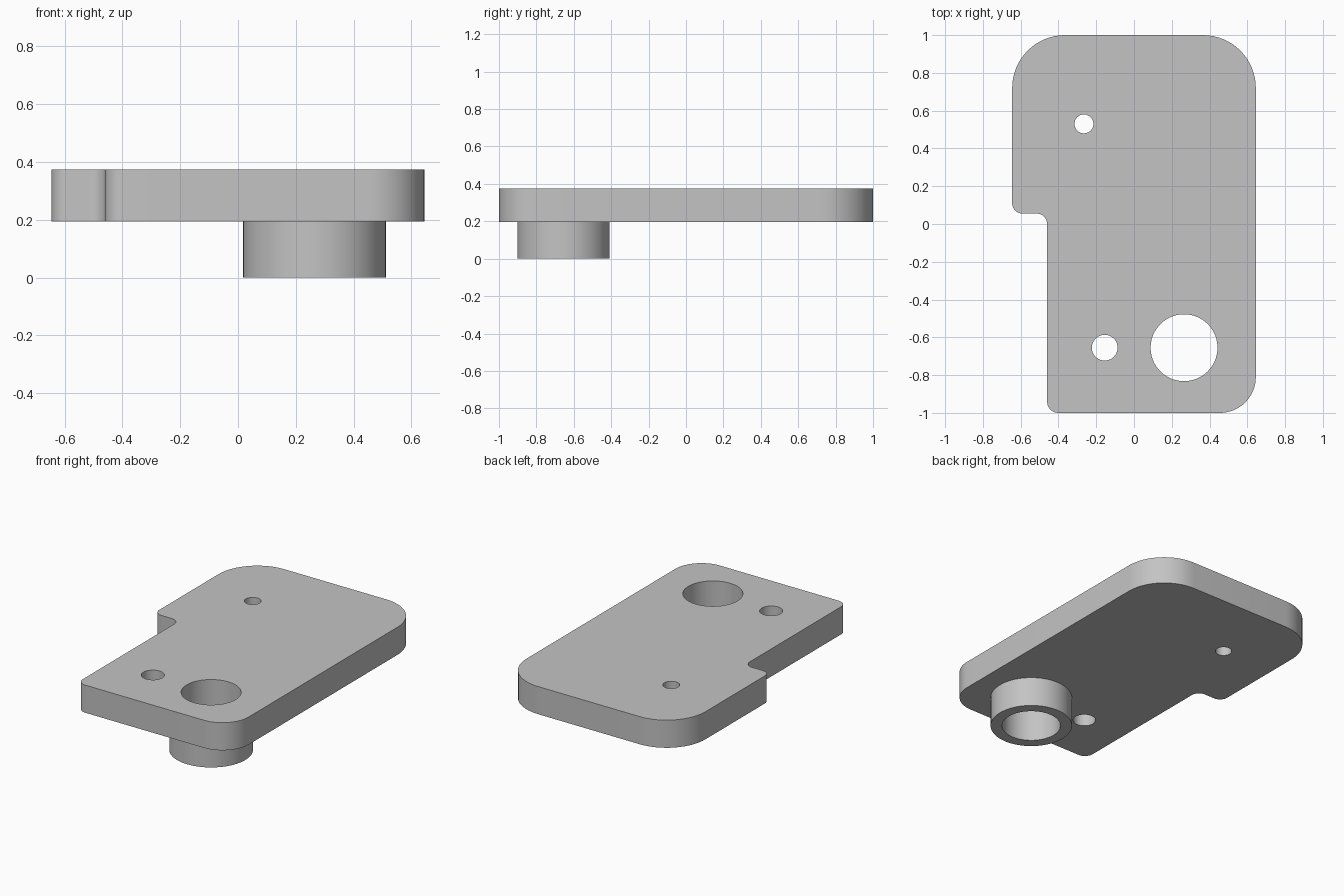
import bpy, bmesh, math
from mathutils import Vector

cube = bpy.data.objects.get("Cube")
if cube:
    bpy.data.objects.remove(cube, do_unlink=True)

BOTTOM, TOP = 0.195, 0.375
BORE = Vector((0.265, -0.655))

grey = bpy.data.materials.new("machined grey")
grey.use_nodes = True
colour = (0.55, 0.55, 0.55, 1)
grey.diffuse_color = colour
grey.node_tree.nodes["Principled BSDF"].inputs["Base Color"].default_value = colour


def rounded_outline(corners, steps=16):
    """Replace every (x, y, radius) right-angle corner with a tangent arc."""
    points = []
    for i, (x, y, r) in enumerate(corners):
        corner = Vector((x, y))
        before = (Vector(corners[i - 1][:2]) - corner).normalized()
        after = (Vector(corners[(i + 1) % len(corners)][:2]) - corner).normalized()
        centre = corner + (before + after) * r
        for s in range(steps + 1):
            a = s / steps * math.pi / 2
            points.append(centre - after * r * math.cos(a) - before * r * math.sin(a))
    return points


def circle(centre, radius, sides=96):
    turn = 2 * math.pi / sides
    return [centre + radius * Vector((math.cos(i * turn), math.sin(i * turn)))
            for i in range(sides)]


def prism(name, outline, z0, z1):
    """Extrude a closed outline into a solid."""
    bm = bmesh.new()
    face = bm.faces.new([bm.verts.new((p.x, p.y, z0)) for p in outline])
    top = bmesh.ops.extrude_face_region(bm, geom=[face])["geom"]
    bmesh.ops.translate(bm, vec=(0, 0, z1 - z0),
                        verts=[v for v in top if isinstance(v, bmesh.types.BMVert)])
    bmesh.ops.recalc_face_normals(bm, faces=bm.faces)
    mesh = bpy.data.meshes.new(name)
    bm.to_mesh(mesh)
    bm.free()
    mesh.materials.append(grey)
    obj = bpy.data.objects.new(name, mesh)
    bpy.context.collection.objects.link(obj)
    return obj


def combine(target, tool, operation):
    """Apply a boolean and discard the helper solid."""
    mod = target.modifiers.new(operation.lower(), 'BOOLEAN')
    mod.operation, mod.object, mod.solver = operation, tool, 'EXACT'
    bpy.context.view_layer.objects.active = target
    bpy.ops.object.modifier_apply(modifier=mod.name)
    bpy.data.objects.remove(tool, do_unlink=True)


# Stepped plate with rounded corners
plate = prism("bracket_plate", rounded_outline([
    (-0.46, -1, 0.06), (0.645, -1, 0.19), (0.645, 1, 0.28),
    (-0.645, 1, 0.28), (-0.645, 0.055, 0.055), (-0.46, 0.055, 0.055),
]), BOTTOM, TOP)

# Round boss under the plate
boss = prism("boss", circle(BORE, 0.247), 0, (BOTTOM + TOP) / 2)
combine(plate, boss, 'UNION')

# Main bore and the two small through holes
for centre, radius in [(BORE, 0.177), (Vector((-0.155, -0.655)), 0.068),
                       (Vector((-0.265, 0.53)), 0.05)]:
    cutter = prism("hole_cutter", circle(centre, radius), -0.1, TOP + 0.1)
    cutter.hide_render = True
    combine(plate, cutter, 'DIFFERENCE')

# Smooth the round walls, keep the rims sharp
bpy.ops.object.select_all(action='DESELECT')
plate.select_set(True)
bpy.context.view_layer.objects.active = plate
bpy.ops.object.shade_smooth_by_angle(angle=math.radians(30))
